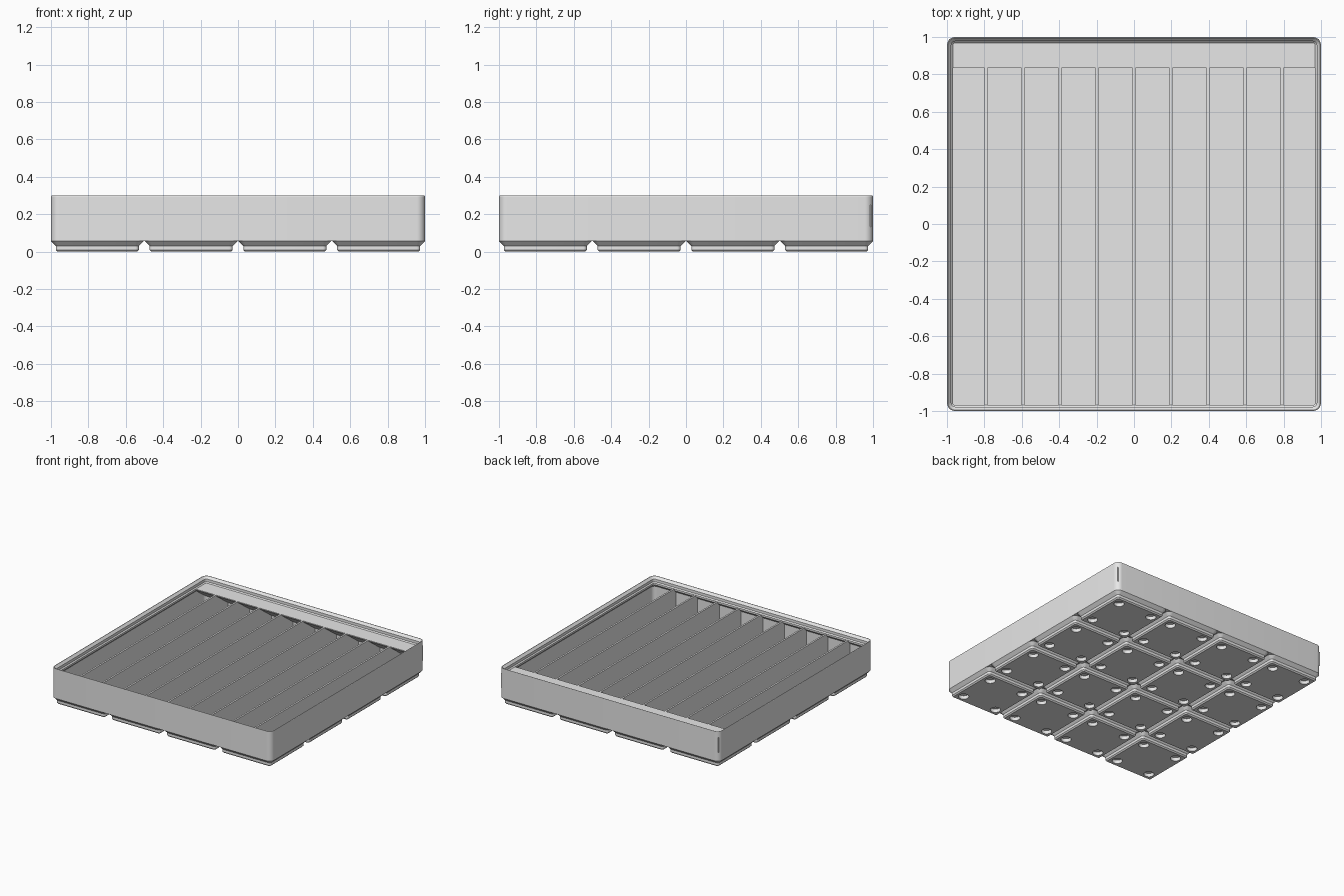
import bpy, bmesh, math

cube = bpy.data.objects.get("Cube")
if cube:
    bpy.data.objects.remove(cube, do_unlink=True)

MM = 2 / 167.5          # model units per millimetre
PITCH = 42 * MM         # spacing of the feet
FLOOR = 7 * MM          # inside floor height
SHELF_TOP = 21 * MM     # top of dividers and shelf
WALL = 1 - 0.95 * MM    # inner wall position

gray = bpy.data.materials.new("light gray")
gray.use_nodes = True
gray.diffuse_color = (0.8, 0.8, 0.8, 1)
gray.node_tree.nodes["Principled BSDF"].inputs["Base Color"].default_value = (0.8, 0.8, 0.8, 1)


def make_object(name, bm):
    bmesh.ops.recalc_face_normals(bm, faces=bm.faces)
    mesh = bpy.data.meshes.new(name)
    bm.to_mesh(mesh)
    bm.free()
    mesh.materials.append(gray)
    obj = bpy.data.objects.new(name, mesh)
    bpy.context.collection.objects.link(obj)
    return obj


def select_only(obj):
    bpy.ops.object.select_all(action="DESELECT")
    obj.select_set(True)
    bpy.context.view_layer.objects.active = obj


def rounded_ring(bm, half, radius, z, steps=8):
    ring = []
    for corner in range(4):
        mid = math.radians(45 + 90 * corner)
        cx = math.copysign(half - radius, math.cos(mid))
        cy = math.copysign(half - radius, math.sin(mid))
        for i in range(steps + 1):
            a = math.radians(90 * (corner + i / steps))
            ring.append(bm.verts.new((cx + radius * math.cos(a), cy + radius * math.sin(a), z)))
    return ring


def rounded_stack(name, half, radius, profile):
    """Skin rounded squares given as (inset, height) in mm, capped at both ends."""
    bm = bmesh.new()
    rings = [rounded_ring(bm, half - d * MM, max(radius - d, 0.5) * MM, z * MM) for d, z in profile]
    for a, b in zip(rings, rings[1:]):
        for i in range(len(a)):
            j = (i + 1) % len(a)
            bm.faces.new((a[i], a[j], b[j], b[i]))
    bm.faces.new(rings[0])
    bm.faces.new(rings[-1])
    return make_object(name, bm)


def prism_x(name, outline, x0, x1):
    """Extrude a (y, z) outline along x."""
    bm = bmesh.new()
    face = bm.faces.new([bm.verts.new((x0, y, z)) for y, z in outline])
    grown = bmesh.ops.extrude_face_region(bm, geom=[face])["geom"]
    bmesh.ops.translate(bm, vec=(x1 - x0, 0, 0),
                        verts=[g for g in grown if isinstance(g, bmesh.types.BMVert)])
    return make_object(name, bm)


# Tray: outer wall, stepped stacking lip, undercut, inner wall and floor
tray = rounded_stack("tray_body", 1, 3.75, [
    (0, 4.75), (0, 24.8), (0.15, 25.05), (0.45, 25.05), (0.7, 24.7),
    (1.9, 23.5), (1.9, 21.7), (2.6, 21), (2.6, 19.8), (0.95, 18.15), (0.95, 7)])

# Nine thin dividers making ten slots
for k in range(-4, 5):
    x = k * WALL / 5
    t = 0.6 * MM
    top = SHELF_TOP - 0.0005
    prism_x("divider_%d" % (k + 5),
            [(-0.99, FLOOR - 0.01), (0.99, FLOOR - 0.01), (0.99, top), (-0.99, top)], x - t, x + t)

# Back shelf with a sloped underside
shelf_front = 0.835
drop = (0.99 - shelf_front) * math.tan(math.radians(36))
prism_x("back_shelf", [(shelf_front, SHELF_TOP), (0.99, SHELF_TOP),
                       (0.99, SHELF_TOP - 0.008 - drop), (shelf_front, SHELF_TOP - 0.008)],
        -0.99, 0.99)

# One stepped foot with four round recesses
foot = rounded_stack("foot_grid", 20.75 * MM, 3.75, [
    (2.95, 0), (2.15, 0.8), (2.15, 2.6), (0, 4.75), (0, 4.85)])
bm = bmesh.new()
for sx in (-1, 1):
    for sy in (-1, 1):
        made = bmesh.ops.create_cone(bm, cap_ends=True, segments=32, radius1=3.25 * MM,
                                     radius2=3.25 * MM, depth=4.8 * MM)
        bmesh.ops.translate(bm, verts=made["verts"], vec=(13 * MM * sx, 13 * MM * sy, 0))
cutter = make_object("recess_cutter", bm)
cutter.hide_render = True
cut = foot.modifiers.new("recesses", "BOOLEAN")
cut.operation = "DIFFERENCE"
cut.solver = "EXACT"
cut.object = cutter
select_only(foot)
bpy.ops.object.modifier_apply(modifier=cut.name)
bpy.data.objects.remove(cutter, do_unlink=True)

# Smooth the rounded corners, keep edges sharp
for obj in (tray, foot):
    select_only(obj)
    bpy.ops.object.shade_smooth_by_angle(angle=math.radians(30))

# Repeat the foot four by four
foot.location = (-1.5 * PITCH, -1.5 * PITCH, 0)
for axis in range(2):
    array = foot.modifiers.new("array_%d" % axis, "ARRAY")
    array.count = 4
    array.use_relative_offset = False
    array.use_constant_offset = True
    offset = [0, 0, 0]
    offset[axis] = PITCH
    array.constant_offset_displace = offset
